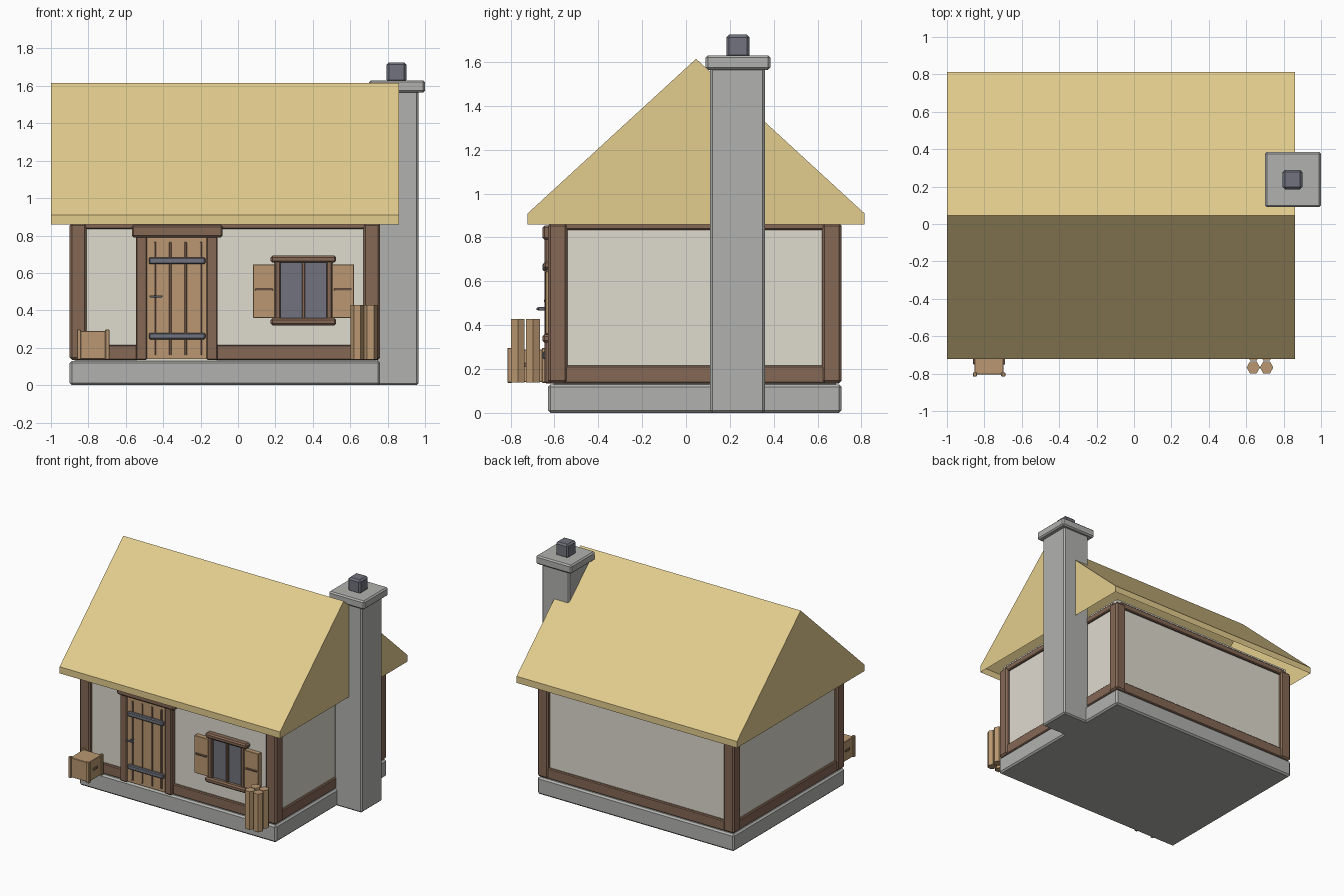
import bpy, bmesh, math

if "Cube" in bpy.data.objects:
    bpy.data.objects.remove(bpy.data.objects["Cube"])


def material(name, rgb):
    m = bpy.data.materials.new(name)
    m.diffuse_color = (*[(c / 255) ** 2.2 for c in rgb], 1)
    m.use_nodes = True
    m.node_tree.nodes["Principled BSDF"].inputs["Base Color"].default_value = m.diffuse_color
    return m


STONE = material("stone", (176, 177, 173))
PLASTER = material("plaster", (222, 218, 206))
TIMBER = material("timber", (132, 104, 86))
WOOD = material("light_wood", (184, 150, 112))
IRON = material("iron", (112, 114, 124))
THATCH = material("thatch", (226, 203, 140))


def finish(name, bm, mat, bevel=0):
    bmesh.ops.recalc_face_normals(bm, faces=bm.faces)
    me = bpy.data.meshes.new(name)
    bm.to_mesh(me)
    bm.free()
    me.materials.append(mat)
    ob = bpy.data.objects.new(name, me)
    bpy.context.collection.objects.link(ob)
    if bevel:
        b = ob.modifiers.new("bevel", 'BEVEL')
        b.width, b.segments = bevel, 1
    return ob


def box(name, x, y, z, mat, bevel=0.006):
    """Box given by its (min, max) range on each axis."""
    bm = bmesh.new()
    bmesh.ops.create_cube(bm, size=1)
    for v in bm.verts:
        v.co = [r[0] if c < 0 else r[1] for c, r in zip(v.co, (x, y, z))]
    return finish(name, bm, mat, bevel)


# Outer limits of the house body
X0, X1, Y0, Y1 = -0.90, 0.76, -0.63, 0.71
Z0, ZT = 0.135, 0.865

# Foundation and plaster body
box("foundation", (X0, X1), (Y0, Y1), (0, 0.13), STONE, 0.012)
box("plaster_walls", (X0 + .025, X1 - .025), (Y0 + .025, Y1 - .025), (0.125, 0.90), PLASTER, 0)

# Corner posts
for i, x in enumerate(((X0, X0 + .09), (X1 - .09, X1))):
    for j, y in enumerate(((Y0, Y0 + .09), (Y1 - .09, Y1))):
        box(f"corner_post_{i}{j}", x, y, (Z0, ZT), TIMBER, 0.012)

# Sill and top beams around the walls
for level, z in (("sill", (Z0, 0.215)), ("top", (0.835, 0.88))):
    for side, y in (("front", (Y0 + .008, Y0 + .07)), ("back", (Y1 - .07, Y1 - .008))):
        if level == "sill" and side == "front":
            box("front_sill_beam_left", (X0 + .05, -0.52), y, z, TIMBER)
            box("front_sill_beam_right", (-0.14, X1 - .05), y, z, TIMBER)
        else:
            box(f"{side}_{level}_beam", (X0 + .05, X1 - .05), y, z, TIMBER)
    for side, x in (("left", (X0 + .008, X0 + .07)), ("right", (X1 - .07, X1 - .008))):
        box(f"{side}_{level}_beam", x, (Y0 + .05, Y1 - .05), z, TIMBER)

# Thatched roof: gable profile, open underneath
profile = [(-0.722, 0.86), (-0.722, 0.91), (0.046, 1.615), (0.814, 0.91), (0.814, 0.86)]
bm = bmesh.new()
ends = [[bm.verts.new((x, y, z)) for y, z in profile] for x in (-1.0, 0.86)]
for e in ends:
    bm.faces.new(e)
for i in range(4):
    bm.faces.new((ends[0][i], ends[0][i + 1], ends[1][i + 1], ends[1][i]))
finish("roof", bm, THATCH)

# Chimney
box("chimney_stack", (0.735, 0.965), (0.11, 0.36), (0, 1.58), STONE, 0.01)
box("chimney_cap", (0.70, 1.0), (0.09, 0.385), (1.565, 1.63), STONE, 0.01)
box("chimney_flue", (0.795, 0.90), (0.185, 0.29), (1.62, 1.725), IRON, 0.012)

# Door
box("door_post_left", (-0.545, -0.487), (-0.645, -0.58), (Z0, 0.80), TIMBER)
box("door_post_right", (-0.168, -0.11), (-0.645, -0.58), (Z0, 0.80), TIMBER)
box("door_lintel", (-0.568, -0.082), (-0.655, -0.58), (0.79, 0.855), TIMBER, 0.01)
box("door_panel", (-0.495, -0.16), (-0.635, -0.59), (0.14, 0.795), WOOD, 0)
for i in range(4):
    x = -0.444 + i * 0.082
    box(f"door_batten_{i}", (x - .006, x + .006), (-0.642, -0.62), (0.16, 0.765), TIMBER, 0.002)
for i, z in enumerate((0.262, 0.665)):
    box(f"door_strap_{i}", (-0.477, -0.175), (-0.655, -0.625), (z - .017, z + .017), IRON)
box("door_handle", (-0.472, -0.405), (-0.682, -0.67), (0.469, 0.48), IRON, 0.002)
box("door_handle_stem", (-0.446, -0.434), (-0.675, -0.62), (0.467, 0.482), IRON, 0.002)

# Window
box("window_glass", (0.215, 0.485), (-0.622, -0.59), (0.345, 0.665), IRON, 0)
for i, x in enumerate((0.212, 0.488)):
    box(f"window_jamb_{i}", (x - .016, x + .016), (-0.642, -0.59), (0.345, 0.665), TIMBER)
box("window_mullion", (0.342, 0.358), (-0.634, -0.60), (0.35, 0.66), TIMBER, 0.003)
box("window_lintel", (0.175, 0.525), (-0.65, -0.59), (0.655, 0.693), TIMBER, 0.01)
box("window_sill", (0.175, 0.525), (-0.655, -0.59), (0.32, 0.358), TIMBER, 0.01)
for i, s in enumerate((-1, 1)):
    a, b = sorted((0.35 + s * .152, 0.35 + s * .27))
    box(f"shutter_{i}", (a, b), (-0.64, -0.60), (0.36, 0.645), WOOD, 0.002)
    box(f"shutter_bar_{i}", (a + .012, b - .012), (-0.648, -0.63), (0.505, 0.517), TIMBER, 0.002)

# Crate with corner posts and side handles
box("crate", (-0.852, -0.698), (-0.805, -0.645), (0.14, 0.29), WOOD, 0.003)
for i, x in enumerate((-0.851, -0.699)):
    for j, y in enumerate((-0.804, -0.646)):
        box(f"crate_post_{i}{j}", (x - .011, x + .011), (y - .011, y + .011), (0.137, 0.297), WOOD, 0.003)
    box(f"crate_handle_{i}", (x - .01, x + .01), (-0.75, -0.70), (0.212, 0.228), TIMBER, 0.002)

# Standing hexagonal logs
for i in range(2):
    for j in range(2):
        bm = bmesh.new()
        bmesh.ops.create_cone(bm, cap_ends=True, segments=6, radius1=0.036, radius2=0.036, depth=0.29)
        turn = math.pi / 6 if abs(max(v.co.x for v in bm.verts) - 0.036) > 1e-4 else 0
        c, s = math.cos(turn), math.sin(turn)
        for v in bm.verts:
            x, y, z = v.co
            v.co = (x * c - y * s + 0.638 + i * .071, x * s + y * c - 0.767 + j * .069, z + 0.283)
        finish(f"log_{i}{j}", bm, WOOD)
